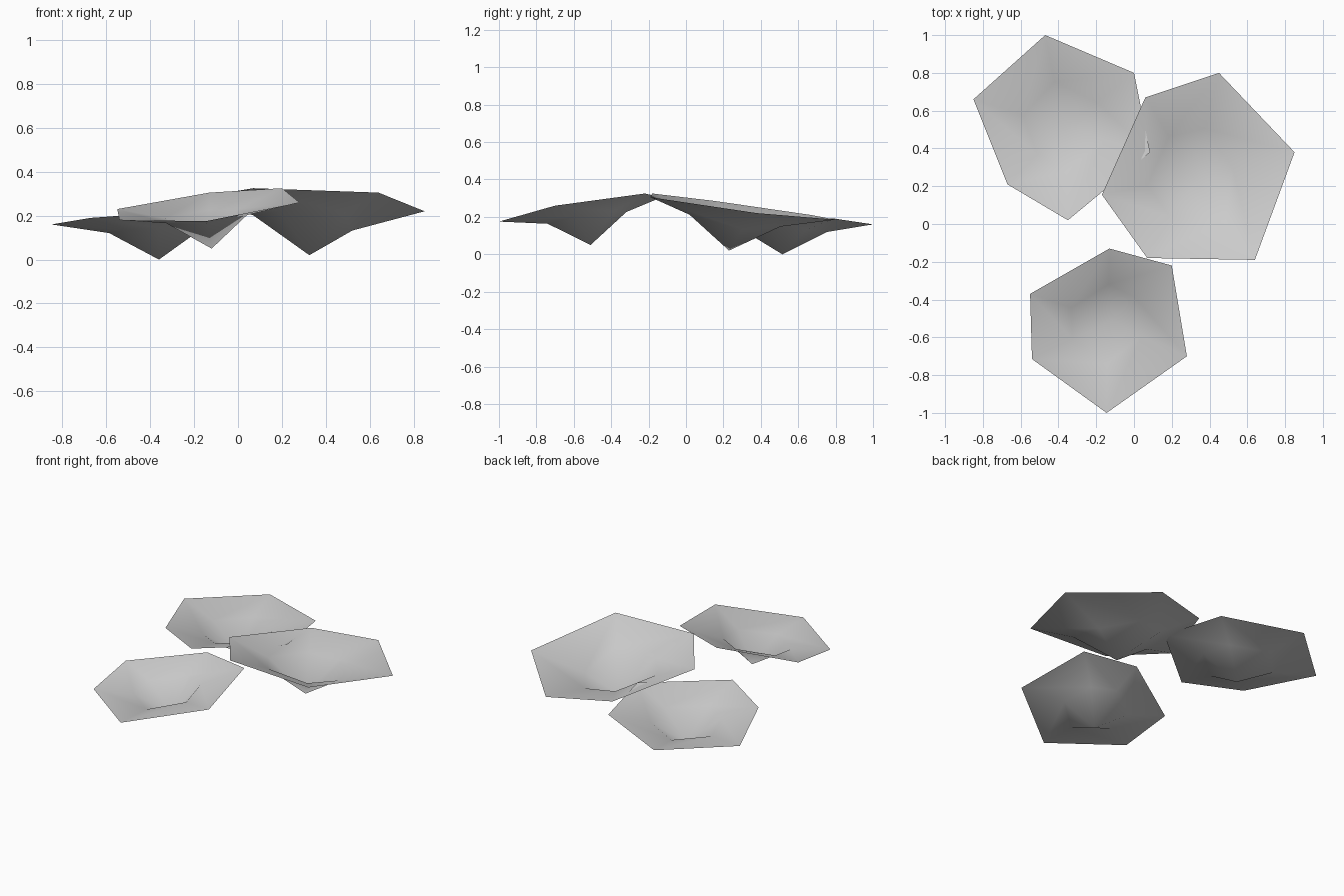
import bpy
import bmesh
from mathutils import Vector

cube = bpy.data.objects.get("Cube")
if cube:
    bpy.data.objects.remove(cube)

grey = bpy.data.materials.new("pale_grey")
grey.use_nodes = True
grey.diffuse_color = (0.6, 0.6, 0.6, 1)
grey.node_tree.nodes["Principled BSDF"].inputs["Base Color"].default_value = (0.6, 0.6, 0.6, 1)


def dish(name, rim, hub, spread, depth):
    """Shallow six-sided dish: rim, sunken middle ring and a pointed hub."""
    rim = [Vector(p) for p in rim]
    centre = sum(rim, Vector()) / len(rim)
    normal = sum((a.cross(b) for a, b in zip(rim, rim[1:] + rim[:1])), Vector()).normalized()
    bm = bmesh.new()
    outer = [bm.verts.new(p) for p in rim]
    ring = [bm.verts.new(centre.lerp(p, s) - normal * d)
            for p, s, d in zip(rim, spread, depth)]
    tip = bm.verts.new(hub)
    for i in range(len(rim)):
        j = (i + 1) % len(rim)
        bm.faces.new((outer[i], outer[j], ring[j], ring[i]))
        bm.faces.new((ring[i], ring[j], tip))
    for f in bm.faces:
        f.smooth = True
    mesh = bpy.data.meshes.new(name)
    bm.to_mesh(mesh)
    bm.free()
    mesh.materials.append(grey)
    obj = bpy.data.objects.new(name, mesh)
    bpy.context.collection.objects.link(obj)


# Large dish, overlapping its neighbour
dish("large_dish",
     [(0.06, 0.67, 0.21), (-0.17, 0.155, 0.285), (0.07, -0.18, 0.325),
      (0.64, -0.19, 0.305), (0.85, 0.38, 0.22), (0.45, 0.80, 0.185)],
     (0.325, 0.23, 0.02),
     [0.5, 0.5, 0.5, 0.53, 0.39, 0.46], [0.07, 0.07, 0.07, 0.07, 0.11, 0.075])

# Middle dish at the back
dish("back_dish",
     [(-0.47, 1.0, 0.16), (-0.85, 0.66, 0.16), (-0.67, 0.21, 0.19),
      (-0.35, 0.02, 0.213), (0.085, 0.38, 0.215), (0.0, 0.80, 0.19)],
     (-0.36, 0.515, 0.0),
     [0.5, 0.45, 0.47, 0.47, 0.47, 0.47], [0.055] * 6)

# Small dish at the front
dish("front_dish",
     [(-0.13, -0.13, 0.305), (-0.55, -0.37, 0.23), (-0.54, -0.715, 0.18),
      (-0.145, -1.0, 0.175), (0.28, -0.70, 0.26), (0.20, -0.22, 0.325)],
     (-0.12, -0.51, 0.05),
     [0.5, 0.47, 0.47, 0.47, 0.43, 0.42], [0.05] * 6)
